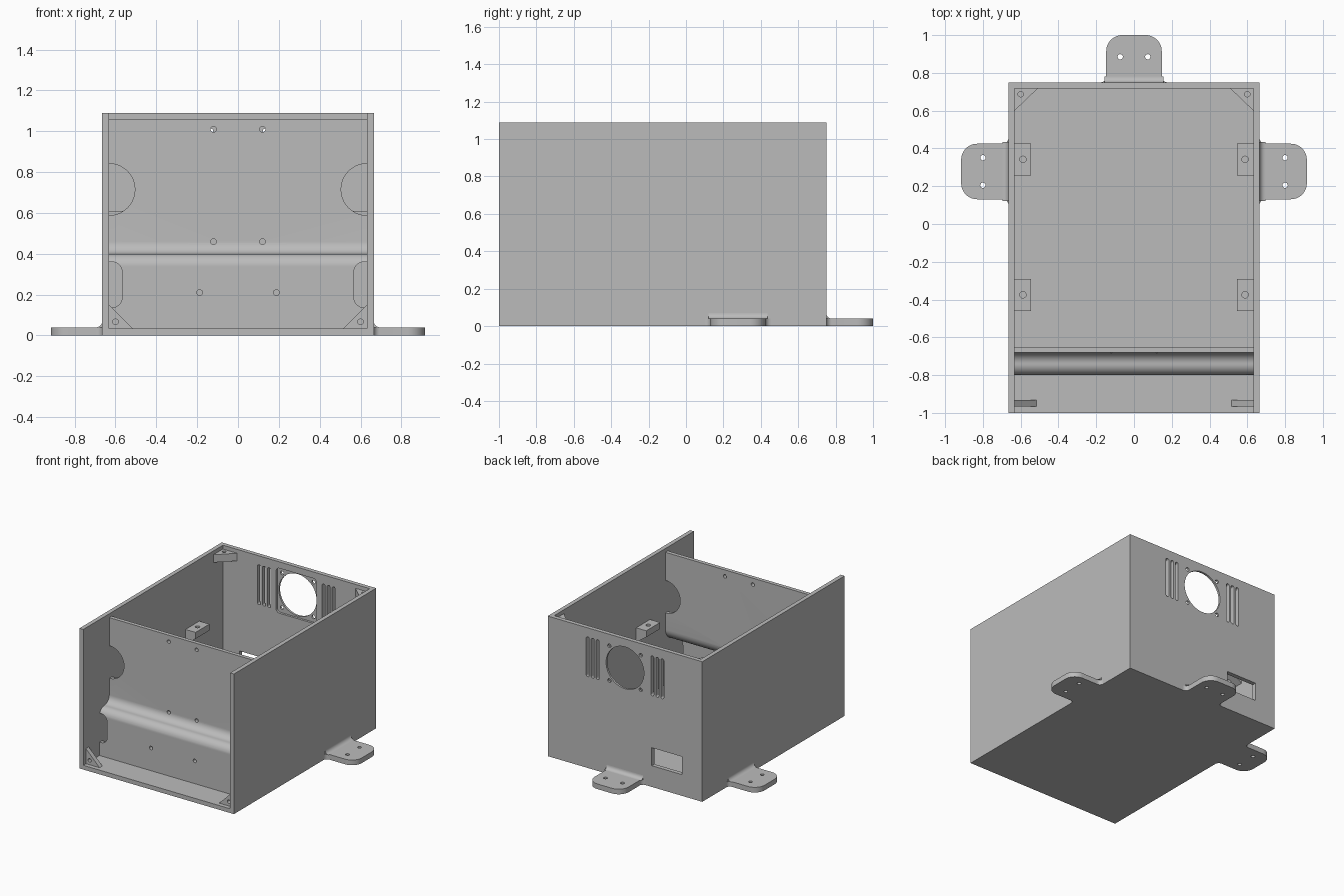
import bpy, bmesh, math
from mathutils import Matrix

cube = bpy.data.objects.get("Cube")
if cube:
    bpy.data.objects.remove(cube, do_unlink=True)

grey = bpy.data.materials.new("matte_grey")
grey.use_nodes = True
grey.diffuse_color = (0.5, 0.5, 0.5, 1)
grey.node_tree.nodes["Principled BSDF"].inputs["Base Color"].default_value = (0.5, 0.5, 0.5, 1)

W, FRONT, BACK, H = 0.665, -1.0, 0.75, 1.09   # case half width, ends, height
T = 0.033                                     # wall thickness
IN = W - T
HOLE = 0.014


def prism(name, pts, axis, a, b):
    """Extrude a 2D outline along an axis from a to b."""
    place = {"x": lambda u, v, w: (w, u, v),
             "y": lambda u, v, w: (u, w, v),
             "z": lambda u, v, w: (u, v, w)}[axis]
    bm = bmesh.new()
    low = [bm.verts.new(place(u, v, a)) for u, v in pts]
    top = [bm.verts.new(place(u, v, b)) for u, v in pts]
    bm.faces.new(low)
    bm.faces.new(top)
    for i in range(len(pts)):
        j = (i + 1) % len(pts)
        bm.faces.new((low[i], low[j], top[j], top[i]))
    bmesh.ops.recalc_face_normals(bm, faces=bm.faces)
    mesh = bpy.data.meshes.new(name)
    bm.to_mesh(mesh)
    bm.free()
    mesh.materials.append(grey)
    ob = bpy.data.objects.new(name, mesh)
    bpy.context.collection.objects.link(ob)
    return ob


def arc(cx, cy, r, start, end, n=12):
    angles = [math.radians(start + (end - start) * i / n) for i in range(n + 1)]
    return [(cx + r * math.cos(t), cy + r * math.sin(t)) for t in angles]


def circle(cx, cy, r, n=24):
    return arc(cx, cy, r, 0, 360, n)[:-1]


def rect(x0, x1, y0, y1):
    return [(x0, y0), (x1, y0), (x1, y1), (x0, y1)]


def round_rect(x0, x1, y0, y1, r):
    return (arc(x1 - r, y1 - r, r, 0, 90, 8) + arc(x0 + r, y1 - r, r, 90, 180, 8)
            + arc(x0 + r, y0 + r, r, 180, 270, 8) + arc(x1 - r, y0 + r, r, 270, 360, 8))


def cut(ob, pts, axis, a, b):
    """Cut an extruded outline out of an object."""
    cutter = prism("cutter", pts, axis, a, b)
    cutter.hide_render = True
    mod = ob.modifiers.new("cut", "BOOLEAN")
    mod.operation, mod.solver, mod.object = "DIFFERENCE", "EXACT", cutter
    bpy.context.view_layer.objects.active = ob
    bpy.ops.object.modifier_apply(modifier=mod.name)
    bpy.data.objects.remove(cutter, do_unlink=True)


def smooth(ob):
    bpy.ops.object.select_all(action="DESELECT")
    ob.select_set(True)
    bpy.context.view_layer.objects.active = ob
    bpy.ops.object.shade_smooth_by_angle(angle=math.radians(30))


SIDES = (("left", 1), ("right", -1))

# Case: floor, two side walls and back wall
case = prism("case", rect(-W, W, FRONT, BACK), "z", 0, H)
cut(case, rect(-IN, IN, FRONT - 0.1, BACK - T), "z", T, H + 0.1)

# Fan opening with shallow seat, screw holes and vent slots in the back wall
FZ = 0.865
back = ("y", BACK - 0.1, BACK + 0.1)
cut(case, round_rect(-0.175, 0.175, FZ - 0.175, FZ + 0.175, 0.03), "y", BACK - 0.1, BACK - 0.016)
cut(case, circle(0, FZ, 0.163, 48), *back)
for s in (1, -1):
    for d in (1, -1):
        cut(case, circle(s * 0.135, FZ + d * 0.135, HOLE), *back)
    for x in (0.235, 0.278, 0.321):
        cut(case, round_rect(s * x - 0.013, s * x + 0.013, FZ - 0.155, FZ + 0.155, 0.012), *back)

# Connector window
cut(case, rect(-0.49, -0.23, 0.165, 0.305), *back)
smooth(case)

# Front panel stepping forward through an S-bend
outer = [(-0.68, 1.06)] + arc(-0.74, 0.46, 0.06, 0, -90) + arc(-0.74, 0.34, 0.06, 90, 180)[1:] + [(-0.8, T)]
inner = [(-0.65, 1.06)] + arc(-0.74, 0.46, 0.09, 0, -90) + arc(-0.74, 0.34, 0.03, 90, 180)[1:] + [(-0.77, T)]
panel = prism("front_panel", outer + inner[::-1], "x", -IN, IN)
through = ("y", -0.9, -0.6)
for s in (1, -1):
    cut(panel, circle(s * IN, 0.715, 0.127, 48), *through)
    x0, x1 = sorted((s * 0.567, s * 0.75))
    cut(panel, round_rect(x0, x1, 0.137, 0.36, 0.05), *through)
    for x, z in ((0.12, 1.01), (0.12, 0.46), (0.188, 0.21)):
        cut(panel, circle(s * x, z, HOLE), *through)
smooth(panel)

for side, s in SIDES:
    # Lower front corner gussets for the front cover
    g = prism(side + "_front_gusset", [(s * IN, T), (s * 0.515, T), (s * IN, 0.15)], "y", -0.967, -0.932)
    cut(g, circle(s * 0.6, 0.067, HOLE), "y", -1, -0.9)
    smooth(g)

    # Upper back corner gussets for the lid
    yb = BACK - T
    g = prism(side + "_lid_gusset", [(s * IN, yb), (s * 0.51, yb), (s * IN, 0.6)], "z", 1.0, 1.06)
    cut(g, circle(s * 0.6, 0.687, HOLE), "z", 0.9, 1.1)
    smooth(g)

    # Inner shelf brackets with sloped undersides
    for where, y in (("back", 0.342), ("front", -0.375)):
        prof = [(s * IN, 0.61), (s * 0.545, 0.61), (s * 0.545, 0.56), (s * IN, 0.5)]
        b = prism(f"{side}_{where}_bracket", prof, "y", y - 0.085, y + 0.085)
        cut(b, circle(s * 0.588, y, 0.017), "z", 0.4, 0.7)
        smooth(b)

# Mounting tabs with rounded tips and filleted roots
L, HW, R, F = 0.25, 0.147, 0.085, 0.03
half = arc(F, HW + F, F, 180, 270, 8) + arc(L - R, HW - R, R, 90, 0)
outline = half + [(u, -v) for u, v in reversed(half)]
fillet = [(0, 0.04)] + arc(F, 0.04 + F, F, 180, 270, 8)
for name, x, y, turn in (("left", W, 0.278, 0), ("back", 0, BACK, 90), ("right", -W, 0.278, 180)):
    place = Matrix.Translation((x, y, 0)) @ Matrix.Rotation(math.radians(turn), 4, "Z")
    tab = prism(name + "_tab", outline, "z", 0, 0.04)
    for v in (-0.073, 0.073):
        cut(tab, circle(0.135, v, HOLE), "z", -0.1, 0.1)
    root = prism(name + "_tab_fillet", [(v, u) for u, v in fillet], "y", -HW - 0.01, HW + 0.01)
    root.data.transform(Matrix.Identity(4))
    bm = bmesh.new()
    bm.from_mesh(root.data)
    for vert in bm.verts:                     # profile swaps into outward / up
        a, b, c = vert.co
        vert.co = (c, b, a)
    bmesh.ops.recalc_face_normals(bm, faces=bm.faces)
    bm.to_mesh(root.data)
    bm.free()
    for ob in (tab, root):
        ob.data.transform(place)
        smooth(ob)
